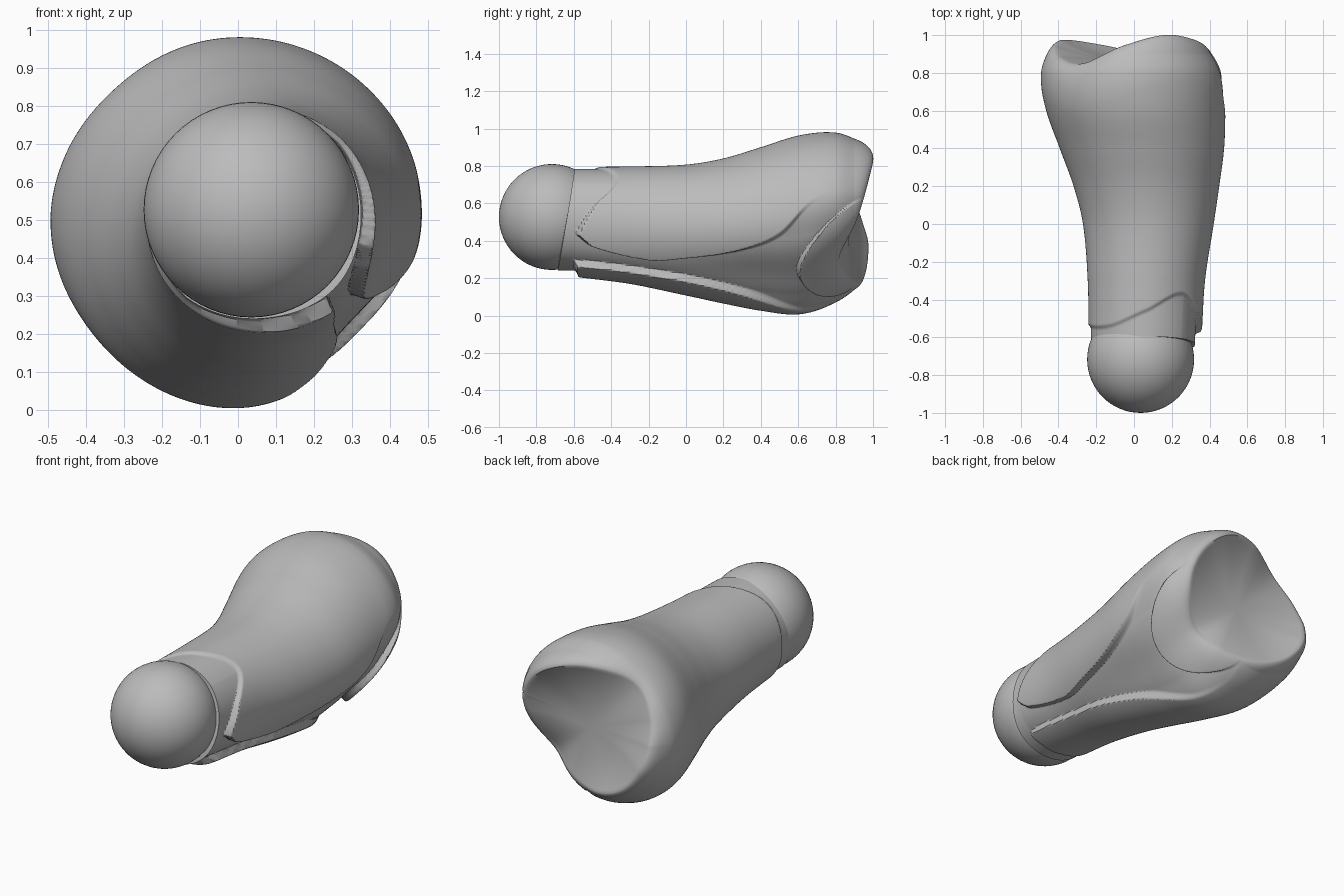
import bpy, bmesh
from math import sin, cos, radians, sqrt, exp, pi

if "Cube" in bpy.data.objects:
    bpy.data.objects.remove(bpy.data.objects["Cube"])

grey = bpy.data.materials.new("plain grey")
grey.use_nodes = True
grey.diffuse_color = (0.5, 0.5, 0.5, 1)
grey.node_tree.nodes["Principled BSDF"].inputs["Base Color"].default_value = (0.5, 0.5, 0.5, 1)


def clamp(v):
    return max(0.0, min(1.0, v))


def smooth(v):
    v = clamp(v)
    return v * v * (3 - 2 * v)


def curve(keys, x, col=1):
    """Smooth curve through the keys, held constant past both ends."""
    if x <= keys[0][0]:
        return keys[0][col]
    if x >= keys[-1][0]:
        return keys[-1][col]
    i = max(k for k in range(len(keys) - 1) if keys[k][0] <= x)

    def slope(k):
        a, b = keys[max(k - 1, 0)], keys[min(k + 1, len(keys) - 1)]
        return (b[col] - a[col]) / (b[0] - a[0])
    a, b = keys[i], keys[i + 1]
    h = b[0] - a[0]
    t = (x - a[0]) / h
    return ((2*t**3 - 3*t*t + 1) * a[col] + (t**3 - 2*t*t + t) * h * slope(i)
            + (3*t*t - 2*t**3) * b[col] + (t**3 - t*t) * h * slope(i + 1))


# Limb outline along y: x min, x max, z min, z max
OUTLINE = [(-0.6, -0.24, 0.355, 0.21, 0.795), (-0.3, -0.245, 0.375, 0.17, 0.797),
           (0.0, -0.27, 0.425, 0.105, 0.807), (0.2, -0.32, 0.457, 0.06, 0.84),
           (0.4, -0.393, 0.485, 0.02, 0.90), (0.6, -0.465, 0.492, 0.0, 0.962),
           (0.8, -0.503, 0.485, 0.05, 0.985), (0.9, -0.503, 0.465, 0.085, 0.975)]
# Front edge of the raised shell, y by angle
SHELL_FRONT = [(-180, -0.54), (-90, -0.58), (-50, -0.59), (-15, -0.58), (15, -0.5),
               (50, -0.37), (90, -0.46), (130, -0.54), (180, -0.54)]
# Lower and upper edge of the sunken channel, angle by y
CHANNEL = [(-0.58, -51, -14), (-0.5, -50, -26), (-0.2, -53, -35), (0.0, -55, -28),
           (0.3, -64, -16), (0.5, -74, -5), (0.65, -82, 12), (0.8, -88, 20)]
# Socket rim, y by angle
RIM = [(-180, 0.935), (-155, 0.975), (-110, 0.945), (-70, 0.875), (-40, 0.82), (0, 0.92),
       (35, 0.98), (63, 1.0), (95, 0.945), (130, 0.85), (160, 0.885), (180, 0.935)]
SOCKET_FLOOR = 0.87


def sunk(deg, y):
    """How far the surface sits below the raised shells (0 to 1)."""
    collar = smooth((curve(SHELL_FRONT, deg) - y) / 0.02 + 0.5)
    if abs(deg + 36) > 56:
        return collar
    lo, hi = curve(CHANNEL, y, 1), curve(CHANNEL, y, 2)
    inside = smooth((deg - lo) / 3 + 0.5) * smooth((hi - deg) / 3 + 0.5)
    rim_edge = 0.6 + 0.2 * ((deg + 38) / 40) ** 2
    inside *= smooth((rim_edge - y) / 0.02 + 0.5)
    inside *= smooth((56 - abs(deg + 36)) / 28)
    return max(collar, inside)


def limb_point(deg, y, rim_y):
    a = radians(deg)
    x0, x1, z0, z1 = (curve(OUTLINE, y, c) for c in (1, 2, 3, 4))
    # Lower left side: fuller at the collar, flattened towards the wide end
    k = 1 + (0.05 - 0.19 * smooth((y + 0.55) / 1.0)) * exp(-((deg + 43) / 32) ** 2)
    # Rounding into the socket rim
    w = clamp((y - rim_y + 0.26) / 0.26)
    k *= 1 - 0.19 * (1 - sqrt(1 - w * w))
    depth = (0.012 + 0.03 * max(0, cos(a + radians(43)))) * sunk(deg, y)
    rx, rz = (x1 - x0) / 2 * k - depth, (z1 - z0) / 2 * k - depth
    return (x0 + x1) / 2 + rx * cos(a), (z0 + z1) / 2 + rz * sin(a)


# Limb with collar, raised shells and socket
SIDES, RINGS, DISH = 320, 240, 24
bm = bmesh.new()
columns = []
for s in range(SIDES):
    deg = -180 + 360 * s / SIDES
    rim_y = curve(RIM, deg)
    start = -0.64 + 0.045 * sin(radians(deg))
    ball_x, ball_z = 0.035 + 0.15 * cos(radians(deg)), 0.527 + 0.15 * sin(radians(deg))
    col = [bm.verts.new((ball_x, start, ball_z))]
    for r in range(RINGS + 1):
        y = start + (rim_y - start) * (1 - (1 - r / RINGS) ** 1.4)
        x, z = limb_point(deg, y, rim_y)
        col.append(bm.verts.new((x, y, z)))
    rim_x, rim_z = x, z
    for d in range(1, DISH):
        f = 1 - d / DISH
        col.append(bm.verts.new((rim_x * f, SOCKET_FLOOR + (rim_y - SOCKET_FLOOR) * f ** 2.3,
                                 0.5 + (rim_z - 0.5) * f)))
    columns.append(col)
centre = bm.verts.new((0, SOCKET_FLOOR, 0.5))
for s in range(SIDES):
    a, b = columns[s], columns[(s + 1) % SIDES]
    for i in range(len(a) - 1):
        bm.faces.new((a[i], a[i + 1], b[i + 1], b[i]))
    bm.faces.new((a[-1], centre, b[-1]))
bm.faces.new([c[0] for c in columns])
bmesh.ops.recalc_face_normals(bm, faces=bm.faces[:])
mesh = bpy.data.meshes.new("limb")
bm.to_mesh(mesh)
bm.free()
limb = bpy.data.objects.new("limb", mesh)
bpy.context.collection.objects.link(limb)

# Ball joint at the narrow end
bpy.ops.mesh.primitive_uv_sphere_add(segments=64, ring_count=32, radius=0.283,
                                     location=(0.035, -0.717, 0.527), rotation=(pi / 2, 0, 0))
ball = bpy.context.object
ball.name = "ball_joint"

for ob in (limb, ball):
    ob.data.materials.append(grey)
    bpy.ops.object.select_all(action="DESELECT")
    ob.select_set(True)
    bpy.context.view_layer.objects.active = ob
    bpy.ops.object.shade_smooth_by_angle(angle=radians(40))
